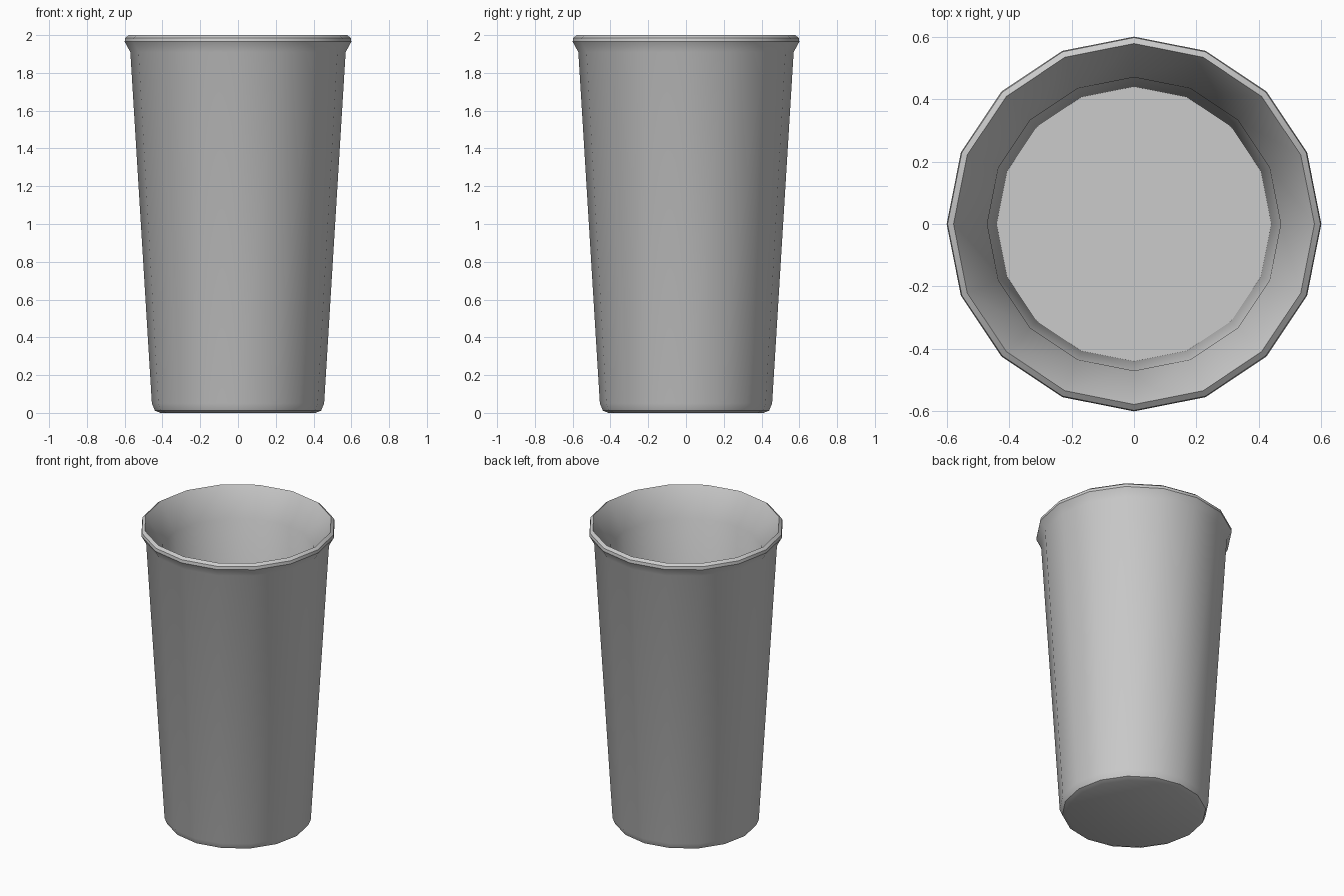
import bpy, bmesh, math

if "Cube" in bpy.data.objects:
    bpy.data.objects.remove(bpy.data.objects["Cube"])

SIDES = 16

# (radius, height): from the underside, up the outside, over the lip, down the inside
PROFILE = [
    (0.41, 0.0), (0.44, 0.012), (0.456, 0.05),           # rounded foot
    (0.57, 1.91), (0.60, 1.965), (0.597, 1.985), (0.578, 2.0),  # rolled lip
    (0.47, 1.82), (0.44, 0.05),                          # flared mouth, inner wall
]


def lathe(name, profile, sides):
    bm = bmesh.new()
    rings = []
    for r, z in profile:
        rings.append([bm.verts.new((r * math.cos(2 * math.pi * i / sides),
                                    r * math.sin(2 * math.pi * i / sides), z))
                      for i in range(sides)])
    for low, high in zip(rings, rings[1:]):
        for i in range(sides):
            j = (i + 1) % sides
            bm.faces.new((low[i], low[j], high[j], high[i]))
    # underside and inner floor
    bm.faces.new(rings[0][::-1])
    bm.faces.new(rings[-1])
    bmesh.ops.recalc_face_normals(bm, faces=bm.faces)
    mesh = bpy.data.meshes.new(name)
    bm.to_mesh(mesh)
    bm.free()
    obj = bpy.data.objects.new(name, mesh)
    bpy.context.collection.objects.link(obj)
    return obj


# Tapered cup with an open top
cup = lathe("cup", PROFILE, SIDES)
bpy.context.view_layer.objects.active = cup
cup.select_set(True)
bpy.ops.object.shade_smooth_by_angle(angle=math.radians(35))
